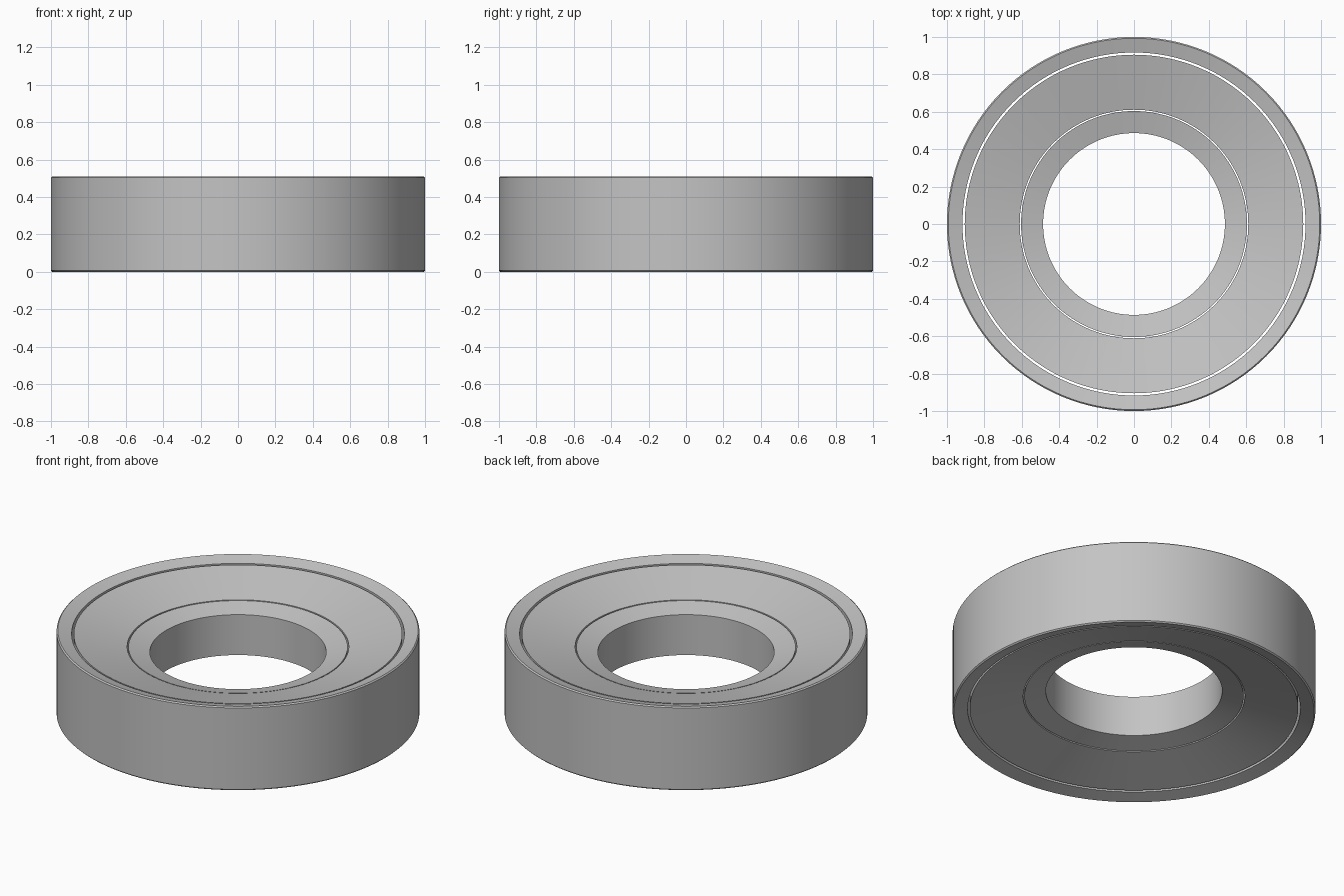
import bpy
import bmesh
import math

HEIGHT = 0.51
SLOPE = 0.257      # both faces sink toward the bore
SEGMENTS = 128

if "Cube" in bpy.data.objects:
    bpy.data.objects.remove(bpy.data.objects["Cube"], do_unlink=True)

steel = bpy.data.materials.new("steel_grey")
steel.use_nodes = True
steel.diffuse_color = (0.55, 0.55, 0.55, 1)
steel.node_tree.nodes["Principled BSDF"].inputs["Base Color"].default_value = (0.55, 0.55, 0.55, 1)


def dish(radius):
    """Depth of the dished face at a radius."""
    return SLOPE * (1 - radius)


def lathe_ring(name, inner, outer, chamfer=0.0):
    """Turn a closed cross-section with sloping faces around the z axis."""
    low_in, low_out = dish(inner), dish(outer)
    profile = [(inner, low_in), (outer - chamfer, low_out)]
    if chamfer:
        profile += [(outer, low_out + chamfer), (outer, HEIGHT - low_out - chamfer)]
    else:
        profile += [(outer, low_out)]
    profile += [(outer - chamfer, HEIGHT - low_out), (inner, HEIGHT - low_in)]

    bm = bmesh.new()
    verts = [bm.verts.new((r, 0, z)) for r, z in profile]
    edges = [bm.edges.new((verts[i - 1], verts[i])) for i in range(len(verts))]
    bmesh.ops.spin(bm, geom=verts + edges, cent=(0, 0, 0), axis=(0, 0, 1),
                   angle=math.tau, steps=SEGMENTS, use_merge=True)
    bmesh.ops.remove_doubles(bm, verts=bm.verts, dist=0.0001)
    bmesh.ops.recalc_face_normals(bm, faces=bm.faces)
    mesh = bpy.data.meshes.new(name)
    bm.to_mesh(mesh)
    bm.free()
    mesh.materials.append(steel)

    ring = bpy.data.objects.new(name, mesh)
    bpy.context.collection.objects.link(ring)
    bpy.ops.object.select_all(action='DESELECT')
    ring.select_set(True)
    bpy.context.view_layer.objects.active = ring
    bpy.ops.object.shade_smooth_by_angle(angle=math.radians(30))
    return ring


# Three concentric rings with narrow open gaps between them
lathe_ring("outer_ring", 0.917, 1.0, chamfer=0.007)
lathe_ring("middle_ring", 0.611, 0.905)
lathe_ring("inner_ring", 0.486, 0.604)
